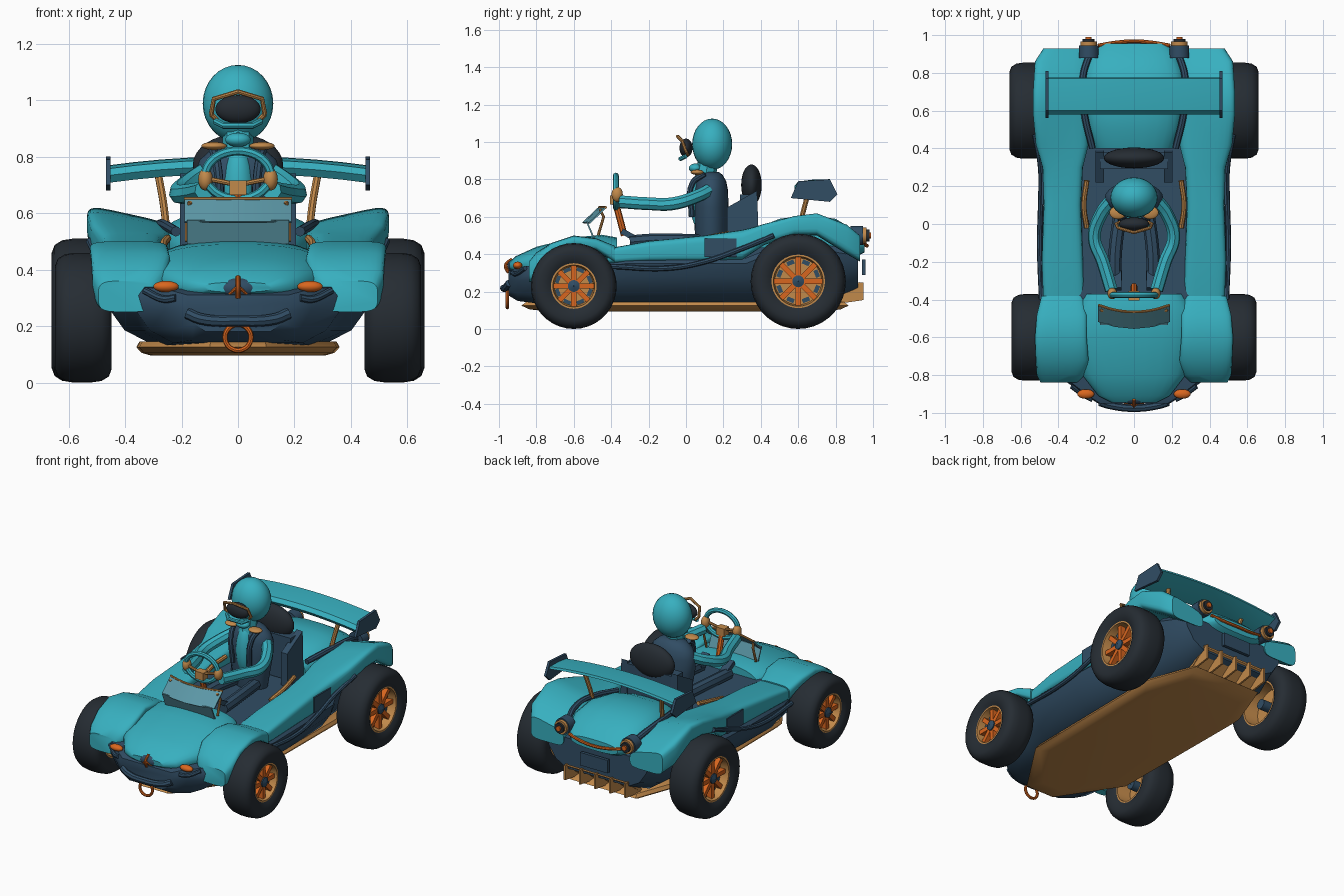
import bpy, bmesh, math
from mathutils import Matrix

if "Cube" in bpy.data.objects:
    bpy.data.objects.remove(bpy.data.objects["Cube"])


def material(name, r, g, b):
    m = bpy.data.materials.new(name)
    m.diffuse_color = [(c / 255) ** 2.2 for c in (r, g, b)] + [1]
    m.use_nodes = True
    m.node_tree.nodes["Principled BSDF"].inputs["Base Color"].default_value = m.diffuse_color
    return m


TEAL = material("teal paint", 58, 174, 190)
NAVY = material("navy panel", 52, 78, 100)
RUBBER = material("dark rubber", 42, 48, 54)
TAN = material("tan trim", 192, 136, 76)
ORANGE = material("orange metal", 216, 102, 36)
GLASS = material("tinted glass", 92, 150, 165)


def finish(name, bm, mat):
    bmesh.ops.recalc_face_normals(bm, faces=bm.faces)
    me = bpy.data.meshes.new(name)
    bm.to_mesh(me)
    bm.free()
    me.materials.append(mat)
    ob = bpy.data.objects.new(name, me)
    bpy.context.collection.objects.link(ob)
    return ob


def loft(name, rings, mat, closed=False):
    """Bridge equal rings of points; cap the ends, or join them if closed."""
    bm = bmesh.new()
    vs = [[bm.verts.new(p) for p in r] for r in rings]
    n = len(vs[0])
    pairs = list(zip(vs, vs[1:])) + ([(vs[-1], vs[0])] if closed else [])
    for a, b in pairs:
        for i in range(n):
            j = (i + 1) % n
            bm.faces.new((a[i], a[j], b[j], b[i]))
    if not closed:
        bm.faces.new(vs[0])
        bm.faces.new(vs[-1])
    return finish(name, bm, mat)


def oval(y, x0, x1, z0, z1, n, count=24):
    """Rounded-box section facing along y."""
    pts = []
    for i in range(count):
        t = 2 * math.pi * (i + 0.5) / count
        c, s = math.cos(t), math.sin(t)
        pts.append(((x0 + x1) / 2 + (x1 - x0) / 2 * math.copysign(abs(c) ** (2 / n), c), y,
                    (z0 + z1) / 2 + (z1 - z0) / 2 * math.copysign(abs(s) ** (2 / n), s)))
    return pts


def lathe(name, profile, centre, mat, seg=36):
    """Closed (x, radius) profile turned about the x axis."""
    cx, cy, cz = centre
    rings = [[(cx + x, cy + r * math.cos(2 * math.pi * k / seg), cz + r * math.sin(2 * math.pi * k / seg))
              for x, r in profile] for k in range(seg)]
    return loft(name, rings, mat, closed=True)


def ball(name, loc, size, mat):
    bm = bmesh.new()
    bmesh.ops.create_uvsphere(bm, u_segments=28, v_segments=16, radius=1)
    m = Matrix.Translation(loc) @ Matrix.Diagonal((*size, 1))
    bmesh.ops.transform(bm, matrix=m, verts=bm.verts)
    return finish(name, bm, mat)


def box(name, loc, size, mat, rot=0):
    bm = bmesh.new()
    bmesh.ops.create_cube(bm, size=1)
    m = Matrix.Translation(loc) @ Matrix.Rotation(rot, 4, 'X') @ Matrix.Diagonal((*size, 1))
    bmesh.ops.transform(bm, matrix=m, verts=bm.verts)
    return finish(name, bm, mat)


def plate(name, yz, x0, x1, mat):
    """Side outline in y, z pushed between two x positions."""
    return loft(name, [[(x, y, z) for y, z in yz] for x in (x0, x1)], mat)


def tube(name, pts, r, mat, smooth=True, cyclic=False):
    cu = bpy.data.curves.new(name, 'CURVE')
    cu.dimensions = '3D'
    cu.bevel_depth, cu.bevel_resolution, cu.use_fill_caps = r, 2, True
    sp = cu.splines.new('BEZIER' if smooth else 'POLY')
    target = sp.bezier_points if smooth else sp.points
    target.add(len(pts) - 1)
    for p, q in zip(target, pts):
        p.co = q if smooth else (*q, 1)
        if smooth:
            p.handle_left_type = p.handle_right_type = 'AUTO'
    cu.resolution_u = 6
    sp.use_cyclic_u = cyclic
    cu.materials.append(mat)
    ob = bpy.data.objects.new(name, cu)
    bpy.context.collection.objects.link(ob)
    return ob


def circle(c, r, n=24, rz=None):
    return [(c[0] + r * math.cos(2 * math.pi * k / n), c[1],
             c[2] + (rz or r) * math.sin(2 * math.pi * k / n)) for k in range(n)]


def side_rings(s, sections, n, slope):
    """One side's sections, with the top dropping toward the middle of the car."""
    rings = []
    for y, a, b, zb, zt in sections:
        k = slope * min(1, max(0, (y - .3) / .2))
        rings.append([(s * x, y, z - (k * (b - x) if z > (zb + zt) / 2 else 0)) for x, _, z in oval(y, a, b, zb, zt, n)])
    return rings


# Lower hull: tapered underside, narrower beside the wheels
rings = []
for y, w, zb, zt in [(-.95, .19, .18, .31), (-.9, .27, .15, .33), (-.82, .38, .14, .34), (-.6, .42, .13, .37),
                     (-.4, .46, .13, .37), (-.32, .49, .13, .38), (.0, .485, .13, .38), (.32, .47, .13, .38),
                     (.42, .43, .13, .42), (.75, .43, .15, .45), (.92, .37, .22, .42)]:
    half = [(.6 * w, zb), (.82 * w, zb + .22 * (zt - zb)), (.96 * w, zb + .6 * (zt - zb)), (w, zt - .03), (.94 * w, zt)]
    rings.append([(x, y, z) for x, z in half] + [(-x, y, z) for x, z in reversed(half)])
loft("lower_hull", rings, NAVY)

# Flat undertray with tapered nose, and rear diffuser
tray = [(.1, -.88), (.35, -.5), (.36, .55), (.24, .87)]
tray += [(-x, y) for x, y in reversed(tray)]
loft("undertray", [[(x * f, y * f, z) for x, y in tray] for z, f in ((.095, .85), (.105, .95), (.125, 1), (.145, .97))], TAN)
for k in range(5):
    x = -.22 + .11 * k
    plate("diffuser_fin", [(.78, .13), (.95, .155), (.95, .25), (.82, .25)], x - .006, x + .006, TAN)
plate("diffuser_panel", [(.8, .14), (.93, .24), (.93, .252), (.8, .16)], -.23, .23, TAN)

# Hood, rear deck and cockpit floor
loft("hood", [oval(y, -w, w, zb, zt, 2.5) for y, w, zb, zt in
              [(-.945, .12, .32, .355), (-.91, .19, .29, .39), (-.8, .275, .27, .44), (-.6, .33, .26, .49),
               (-.45, .31, .28, .505), (-.37, .26, .32, .49)]], TEAL)
loft("rear_deck", [oval(y, -w, w, zb, zt, 2.6) for y, w, zb, zt in
                   [(.40, .21, .36, .55), (.5, .25, .36, .59), (.65, .275, .36, .61), (.8, .265, .36, .59),
                    (.9, .225, .38, .53), (.955, .17, .41, .48)]], TEAL)
box("cockpit_floor", (0, .02, .4), (.58, .84, .07), NAVY)
ball("dark_grille", (0, -.925, .335), (.07, .03, .035), NAVY)

front_fender = [(-.84, .30, .495, .25, .36), (-.8, .26, .515, .26, .41), (-.72, .24, .52, .4, .46),
                (-.6, .25, .525, .44, .5), (-.48, .25, .515, .42, .485), (-.38, .27, .49, .35, .445)]
side_body = [(-.42, .26, .48, .35, .43), (-.2, .27, .488, .36, .47), (.1, .28, .478, .36, .5), (.3, .27, .485, .37, .53),
             (.42, .24, .52, .45, .57), (.58, .24, .535, .50, .615), (.7, .24, .535, .50, .63),
             (.86, .24, .525, .40, .57), (.93, .24, .48, .36, .51)]

for s in (1, -1):
    loft("front_fender", side_rings(s, front_fender, 4, 0), TEAL)
    loft("side_body", side_rings(s, side_body, 5, .22), TEAL)
    # Side details: rail, door panel, cockpit trim
    tube("side_rail", [(s * .49, -.4, .335), (s * .5, -.1, .325), (s * .495, .1, .36), (s * .495, .3, .43),
                       (s * .525, .47, .5)], .014, NAVY)
    box("door_panel", (s * .484, .185, .435), (.009, .17, .1), NAVY)
    tube("cockpit_trim", [(s * .25, -.02, .45), (s * .265, .1, .485), (s * .25, .23, .51)], .014, TAN)
    tube("deck_seam", [(s * .22, .4, .535), (s * .265, .6, .56), (s * .27, .78, .55), (s * .235, .9, .5)], .018, NAVY)
    # Front lamps and brow bars
    ball("front_lamp", (s * .255, -.9, .34), (.045, .025, .02), ORANGE)
    tube("brow_bar", [(s * .22, -.93, .30), (s * .26, -.91, .295), (s * .33, -.86, .325)], .013, NAVY)
    # Tail lamps
    for part, r, a, b, mat in [("base", .052, .88, .945, NAVY), ("ring", .044, .93, .965, TAN),
                               ("lens", .032, .95, .98, RUBBER), ("tip", .016, .97, .99, ORANGE)]:
        loft("tail_lamp_" + part, [circle((s * .24, y, .5), r) for y in (a, b)], mat)
    # Wing ends and struts
    plate("wing_endplate", [(.56, .70), (.60, .79), (.77, .80), (.81, .72), (.77, .68)], s * .452, s * .468, NAVY)
    tube("wing_strut", [(s * .255, .61, .56), (s * .265, .63, .64), (s * .285, .66, .75)], .014, TAN)

    # Wheels: tyre, dished rim, spokes and hub
    for end, y, R, ri, w, cx in [("front", -.6, .23, .122, .1, .548), ("rear", .6, .255, .143, .105, .555)]:
        c = (s * cx, y, R)
        lathe(end + "_tyre", [(-w * .8, ri), (-w * .92, ri + .02), (-w, R * .8), (-w * .9, R * .91), (-w * .65, R * .975),
                              (-w * .3, R * .998), (w * .3, R * .998), (w * .65, R * .975), (w * .9, R * .91),
                              (w, R * .8), (w * .92, ri + .02), (w * .8, ri)], c, RUBBER)
        d0 = s * .02
        lathe(end + "_rim", [(-w * .8, ri + .01), (-w * .8, ri - .01), (d0 - .008, ri - .018), (d0 - .008, .01),
                             (d0 + .008, .01), (d0 + .008, ri - .018), (w * .8, ri - .01), (w * .8, ri + .01)], c, TAN)
        for k in range(8):
            a = 2 * math.pi * k / 8
            d = ri * .55
            box(end + "_spoke", (c[0] + s * .045, y + d * math.cos(a), R + d * math.sin(a)),
                (.035, ri * .8, .028), ORANGE, a)
            a += math.pi / 8
            d = ri * .75
            box(end + "_rim_slot", (c[0] + s * .03, y + d * math.cos(a), R + d * math.sin(a)),
                (.009, ri * .16, .04), NAVY, a)
        lathe(end + "_hub", [(-.07, .002), (-.07, .032), (.07, .032), (.08, .002)] if s > 0 else
              [(-.08, .002), (-.07, .032), (.07, .032), (.07, .002)], c, NAVY, 16)

    # Driver limbs
    tube("arm", [(s * .125, .12, .74), (s * .17, .06, .71), (s * .21, -.07, .67), (s * .165, -.2, .67),
                 (s * .12, -.35, .68)], .035, TEAL)
    ball("glove", (s * .115, -.368, .72), (.026, .03, .04), TAN)
    tube("leg", [(s * .07, .08, .47), (s * .1, -.16, .475), (s * .1, -.3, .465)], .036, NAVY)
    box("pedal", (s * .09, -.3, .5), (.05, .1, .03), NAVY, -.5)
    tube("shoulder_strap", [(s * .09, .1, .83), (s * .075, .035, .78), (s * .06, .03, .6)], .016, NAVY)
    ball("shoulder_clip", (s * .085, .06, .838), (.045, .035, .014), TAN)
    plate("seat_bolster", [(.22, .43), (.22, .65), (.38, .74), (.39, .43)], s * .16, s * .205, NAVY)
    tube("screen_bracket", [(s * .17, -.46, .64), (s * .18, -.44, .6), (s * .18, -.47, .5)], .008, TAN, False)

# Rear lip, plate, nose bar, tow ring and ornament
tube("rear_lip", [(-.19, .945, .465), (-.1, .96, .45), (0, .968, .445), (.1, .96, .45), (.19, .945, .465)], .01, ORANGE)
box("rear_plate", (0, .95, .33), (.2, .02, .085), NAVY)
tube("nose_bar", [(-.18, -.945, .245), (-.13, -.96, .225), (0, -.975, .218), (.13, -.96, .225), (.18, -.945, .245)], .02, NAVY)
tube("tow_ring", circle((0, -.955, .16), .046, 16), .009, ORANGE, True, True)
tube("ornament_stem", [(0, -.93, .375), (0, -.965, .34), (0, -.95, .3)], .008, ORANGE)
tube("ornament_wings", [(-.03, -.94, .315), (0, -.965, .34), (.03, -.94, .315)], .007, ORANGE, False)

# Rear wing: gently arched aerofoil
foil = [(.58, -.004), (.6, .02), (.68, .03), (.77, .032), (.775, .018), (.68, -.018), (.6, -.03)]
loft("rear_wing", [[(x, y, .769 - .15 * x * x + z) for y, z in foil]
                   for x in [-.455 + .91 * k / 10 for k in range(11)]], TEAL)

# Seat back and headrest
box("seat_back", (0, .335, .58), (.36, .09, .28), NAVY)
ball("headrest", (0, .35, .77), (.16, .055, .11), RUBBER)

# Windscreen strip and lower screen
arc = [-.19, -.1, 0, .1, .19]
bow = [1.0 * x * x for x in arc]
loft("windscreen", [[(x, -.555 + b, .57), (x, -.47 + b, .65), (x, -.463 + b, .645), (x, -.548 + b, .565)]
                    for x, b in zip(arc, bow)], GLASS)
plate("lower_screen", [(-.5, .49), (-.535, .575), (-.527, .575), (-.49, .49)], -.18, .18, GLASS)
tube("screen_trim", [(x, -.465 + b, .65) for x, b in zip(arc, bow)], .007, TAN)

# Steering wheel, hub and column
tube("steering_wheel", circle((0, -.375, .735), .115, 20, .085), .016, TEAL, True, True)
box("steering_hub", (0, -.38, .69), (.06, .05, .05), TAN)
tube("steering_spoke", [(-.1, -.375, .72), (0, -.38, .7), (.1, -.375, .72)], .009, TAN, False)
tube("steering_column", [(0, -.375, .67), (0, -.33, .5)], .018, ORANGE, False)

# Driver torso, neck and helmet
loft("torso", [[(rx * math.cos(k * math.pi / 12), .135 + ry * math.sin(k * math.pi / 12), z) for k in range(24)]
               for z, rx, ry in [(.43, .11, .08), (.52, .125, .088), (.65, .15, .092), (.74, .155, .09),
                                 (.79, .135, .08), (.825, .095, .06), (.84, .05, .04)]], NAVY)
ball("chest_panel", (0, .085, .68), (.06, .062, .16), TEAL)
tube("neck", [(0, .1, .79), (0, .12, .91)], .055, TEAL, False)
ball("helmet", (0, .14, .988), (.125, .107, .137), TEAL)

# Goggles and chin guard standing forward of the helmet
ball("goggle_lens", (0, .0, .968), (.08, .035, .05), RUBBER)
tube("goggle_frame", [(-.095, .0, .95), (-.085, -.02, 1.005), (0, -.045, 1.03), (.085, -.02, 1.005), (.095, .0, .95)],
     .009, TAN, False)
for s in (1, -1):
    tube("goggle_side", [(s * .095, 0, .95), (s * .075, .01, .93)], .009, TAN, False)
tube("chin_guard", [(-.08, .0, .925), (-.05, -.03, .91), (.05, -.03, .91), (.08, .0, .925)], .012, TEAL, False)
ball("chin", (0, .05, .86), (.045, .035, .025), TEAL)

# Curves to meshes, then smooth shading with sharp edges
bpy.ops.object.select_all(action='SELECT')
bpy.context.view_layer.objects.active = bpy.data.objects["neck"]
bpy.ops.object.convert(target='MESH')
bpy.ops.object.shade_smooth_by_angle(angle=math.radians(38))
